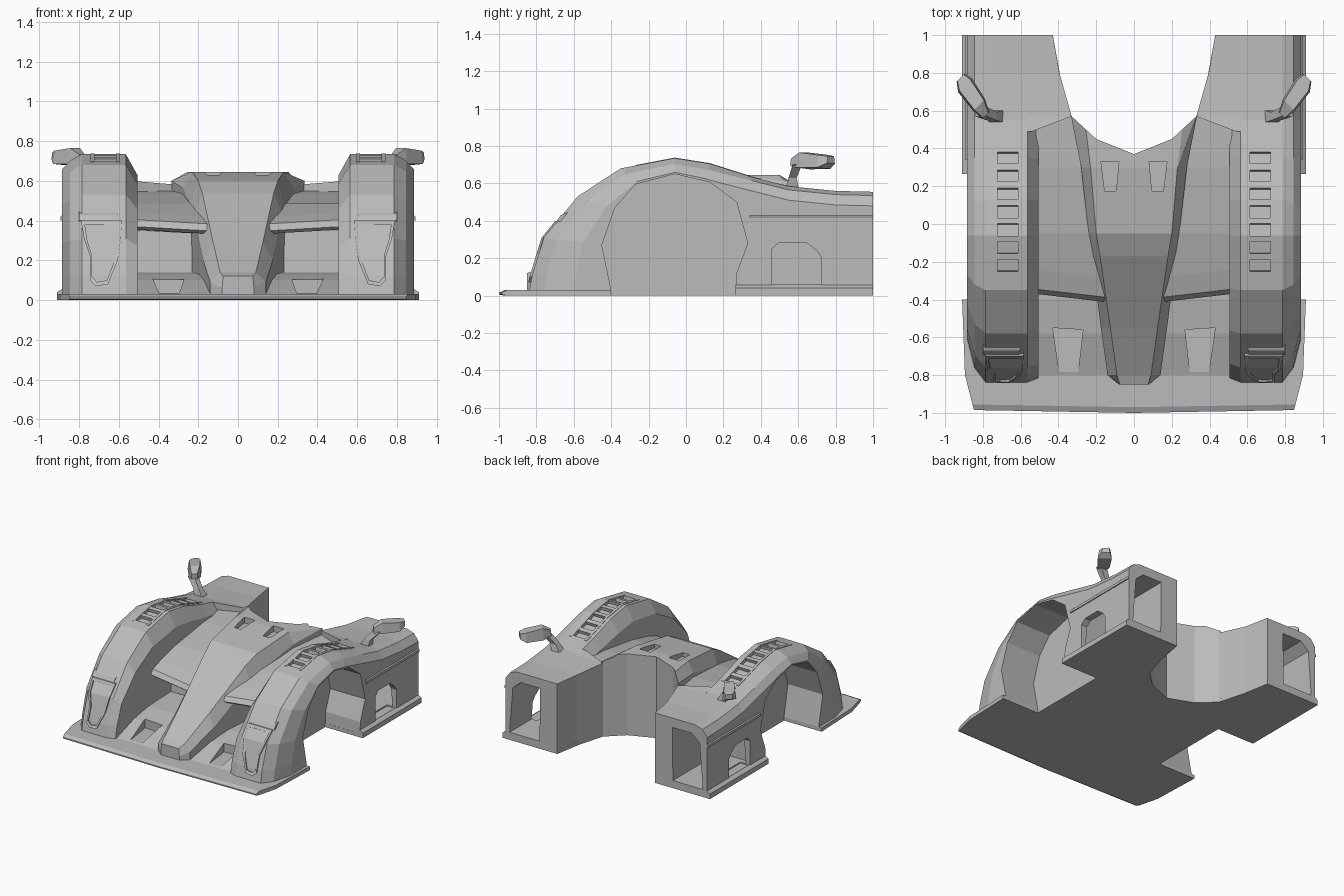
import bpy
import bmesh
import math
from mathutils import Vector, Matrix

if "Cube" in bpy.data.objects:
    bpy.data.objects.remove(bpy.data.objects["Cube"])

GREY = (0.5, 0.5, 0.5, 1)
grey = bpy.data.materials.new("light_grey")
grey.use_nodes = True
grey.diffuse_color = GREY
grey.node_tree.nodes["Principled BSDF"].inputs["Base Color"].default_value = GREY


def finish(name, bm):
    bmesh.ops.recalc_face_normals(bm, faces=bm.faces)
    mesh = bpy.data.meshes.new(name)
    bm.to_mesh(mesh)
    bm.free()
    mesh.materials.append(grey)
    ob = bpy.data.objects.new(name, mesh)
    bpy.context.scene.collection.objects.link(ob)
    return ob


def loft(name, rings):
    """Skin closed rings of points and cap both ends."""
    bm = bmesh.new()
    rows = [[bm.verts.new(p) for p in ring] for ring in rings]
    for a, b in zip(rows, rows[1:]):
        for i in range(len(a)):
            j = (i + 1) % len(a)
            bm.faces.new((a[i], a[j], b[j], b[i]))
    bm.faces.new(rows[0])
    bm.faces.new(rows[-1])
    return finish(name, bm)


def prism(name, pts, lo, hi, axis):
    """Extrude a 2D outline along an axis."""
    place = {"x": lambda p, t: (t, p[0], p[1]),
             "y": lambda p, t: (p[0], t, p[1]),
             "z": lambda p, t: (p[0], p[1], t)}[axis]
    return loft(name, [[place(p, t) for p in pts] for t in (lo, hi)])


def bake(ob):
    deps = bpy.context.evaluated_depsgraph_get()
    mesh = bpy.data.meshes.new_from_object(ob.evaluated_get(deps))
    ob.modifiers.clear()
    ob.data = mesh


def cut(ob, *cutters):
    for c in cutters:
        mod = ob.modifiers.new("cut", "BOOLEAN")
        mod.operation, mod.solver, mod.object = "DIFFERENCE", "EXACT", c
        bake(ob)
        bpy.data.objects.remove(c)


def mirror(ob):
    ob.modifiers.new("mirror", "MIRROR").use_mirror_merge = False
    bake(ob)


def both(half):
    """Complete a half outline that runs from the centre line outwards."""
    return half + [(-x, y) for x, y in reversed(half) if x > 0]


def along(pts, v, key=0):
    """Interpolate a polyline by one of its coordinates."""
    for a, b in zip(pts, pts[1:]):
        if a[key] <= v <= b[key]:
            t = (v - a[key]) / (b[key] - a[key])
            return a[1 - key] + t * (b[1 - key] - a[1 - key])
    return pts[-1][1 - key]


# Flat floor with wheel notches and cockpit bay, then the bevelled splitter edge
rim = [(0, 0.37), (0.2, 0.45), (0.33, 0.57), (0.39, 0.78), (0.43, 1)]
right_half = [(0.855, -0.955), (0.895, -0.8), (0.91, -0.4), (0.58, -0.4), (0.58, 0.265),
              (0.91, 0.265), (0.91, 1)] + rim[::-1]
outline = [(0, -0.97)] + right_half + [(-x, y) for x, y in right_half[-2::-1]]
prism("floor", outline, 0, 0.03, "z")
loft("splitter_edge", [[(x, y, 0), (x, y, 0.03), (x * 0.99, y - 0.03, 0.016), (x * 0.99, y - 0.03, 0.006)]
                       for x, y in ((-0.855, -0.955), (0, -0.97), (0.855, -0.955))])

# Fender shell: one side profile, swept over five columns with soft shoulders
profile = [(-0.84, 0.03), (-0.82, 0.12), (-0.76, 0.31), (-0.58, 0.53), (-0.35, 0.68),
           (-0.06, 0.735), (0.13, 0.705), (0.35, 0.635), (0.55, 0.585), (0.8, 0.56), (1, 0.555)]
columns = [(0.505, 0.03, 0.17, 0.08), (0.565, 0, 0, 0), (0.785, 0, 0, 0),
           (0.845, 0.1, 0.05, 0.02), (0.885, 0.3, 0.12, 0.075)]
rings = []
for x, fy, fz, drop in columns:
    ring = []
    for y, z in profile:
        if y < 0.3:
            ring.append((x, y + (-0.06 - y) * fy, z + min(0, 0.1 - z) * fz))
        else:
            ring.append((x, y, z - drop))
    ring.append((x, 1, 0.02))
    ring[0] = (x, ring[0][1], 0.02)
    rings.append(ring)
fender = loft("fenders", rings)

# Wheel arch, pod side window and open pod rear
arch = [(-0.4, -0.1), (-0.4, 0.03), (-0.45, 0.27), (-0.38, 0.47), (-0.27, 0.595), (-0.06, 0.65),
        (0.13, 0.605), (0.27, 0.5), (0.33, 0.28), (0.27, 0.12), (0.26, -0.1)]
window = [(0.46, 0.05), (0.46, 0.25), (0.5, 0.285), (0.64, 0.285), (0.7, 0.24), (0.725, 0.2), (0.725, 0.05)]
duct = [(0.585, 0.06), (0.58, 0.48), (0.75, 0.48), (0.82, 0.42), (0.848, 0.06)]
cut(fender, prism("arch_cutter", arch, 0.58, 1.1, "x"),
    prism("duct_cutter", duct, 0.42, 1.1, "y"),
    prism("window_cutter", window, 0.8, 1.1, "x"))

# Louvre slots cut into the fender crown
bm = bmesh.new()
for i in range(7):
    y = -0.22 + i * 0.095
    slope = math.atan2(along(profile, y + 0.03) - along(profile, y - 0.03), 0.06)
    m = (Matrix.Translation((0.668, y, along(profile, y))) @ Matrix.Rotation(slope, 4, "X")
         @ Matrix.Diagonal((0.11, 0.065, 0.05, 1)))
    bmesh.ops.create_cube(bm, size=1, matrix=m)
cut(fender, finish("louvre_cutter", bm))
mirror(fender)

# Thin raised rails either side of the louvres
rail_y = [-0.27, -0.06, 0.13, 0.35, 0.4]
for side, x in (("inner", 0.603), ("outer", 0.733)):
    rings = []
    for y in rail_y:
        z = along(profile, y)
        rings.append([(x - 0.01, y, z - 0.01), (x + 0.01, y, z - 0.01),
                      (x + 0.01, y, z + 0.003), (x - 0.01, y, z + 0.003)])
    mirror(loft("louvre_rail_" + side, rings))

# Headlight panel and brow on the fender front
lamp = [(0.79, 0.4), (0.775, 0.31), (0.745, 0.22), (0.745, 0.1), (0.715, 0.07),
        (0.655, 0.08), (0.605, 0.2), (0.59, 0.31), (0.585, 0.4)]
face_y = lambda z: along(profile, z, 1)
lamp_panel = loft("headlight_panels", [[(x, face_y(z) + d, z) for x, z in lamp] for d in (0.05, -0.012)])
inner = [(0.685 + (x - 0.685) * 0.82, 0.24 + (z - 0.24) * 0.88) for x, z in lamp]
cut(lamp_panel, loft("lamp_cutter", [[(x, face_y(z) + d, z) for x, z in inner] for d in (0.004, -0.05)]))
mirror(lamp_panel)
brow = [(-0.64, 0.39), (-0.69, 0.4), (-0.67, 0.43), (-0.61, 0.455)]
mirror(prism("headlight_brows", brow, 0.605, 0.8, "x"))

# Rear pod shoulders between the fender and the cockpit bay
shoulder = [(0.54, 0.49), (0.33, 0.57), (0.395, 0.8), (0.43, 1)]
mirror(loft("pod_shoulders", [[(x, y, 0.02), (x, y, along(profile, y)),
                               (0.57, y, along(profile, y)), (0.57, y, 0.02)] for x, y in shoulder]))

# Side strakes and sills
strake = [(0.86, 0.4), (0.893, 0.4), (0.893, 0.42), (0.86, 0.45)]
mirror(prism("side_strakes", strake, 0.34, 1, "y"))
sill = [(0.86, 0.02), (0.91, 0.02), (0.91, 0.04), (0.88, 0.06), (0.86, 0.05)]
mirror(prism("sills", sill, 0.265, 1, "y"))

# Central deck with overhanging lip swept forward to the middle, front bay and ramp
bay_side = [(-0.83, 0.02), (-0.58, 0.1), (-0.4, 0.13), (-0.12, 0.14), (-0.1, 0.35)]
lip_side = [(-0.35, 0.355), (-0.37, 0.37), (-0.345, 0.405), (-0.24, 0.44)]
top_side = [(-0.05, 0.485), (0.3, 0.535), (0.58, 0.55), (0.58, 0.02)]
deck = loft("deck", [[(x, y, z) for y, z in bay_side] + [(x, y - s, z - s / 2) for y, z in lip_side]
                     + [(x, y, z) for y, z in top_side] for x, s in ((-0.52, 0), (0, 0.06), (0.52, 0))])
bay = both(rim[:-1] + [(0.43, 1.1)])
intake = [(0.305, -0.86), (0.27, -0.56), (0.43, -0.55), (0.385, -0.86)]
cut(deck, prism("bay_cutter", bay, -0.5, 1, "z"),
    prism("intake_cutter_l", intake, 0.035, 0.2, "z"),
    prism("intake_cutter_r", [(-x, y) for x, y in intake], 0.035, 0.2, "z"))

# Tapering nose spine: y, top half width, top z, shoulder half width, shoulder z
stations = [(0.58, 0.265, 0.645, 0.335, 0.6), (0.3, 0.23, 0.645, 0.28, 0.565),
            (-0.05, 0.2, 0.6, 0.24, 0.48), (-0.17, 0.18, 0.54, 0.225, 0.43),
            (-0.55, 0.125, 0.29, 0.175, 0.2), (-0.8, 0.09, 0.14, 0.14, 0.09),
            (-0.85, 0.075, 0.12, 0.08, 0.06)]
spine = loft("nose_spine", [[(-w, y, 0.02), (-w, y, sz), (-t, y, tz), (t, y, tz), (w, y, sz), (w, y, 0.02)]
                            for y, t, tz, w, sz in stations])
vent = [(0.095, 0.175), (0.155, 0.175), (0.175, 0.33), (0.08, 0.33)]
cut(spine, prism("bay_cutter", bay, -0.5, 1, "z"),
    prism("vent_cutter_l", vent, 0.6, 0.8, "z"),
    prism("vent_cutter_r", [(-x, y) for x, y in vent], 0.6, 0.8, "z"))

# Mirrors on slanted stalks
def blade(centre, along_half, up_half):
    """Four-sided cross-section facing along the mirror's long axis."""
    c, u, v = Vector(centre), Vector((0.7, -0.7, 0)) * along_half, Vector((0, 0, up_half))
    return [c - u - v, c + u - v * 0.8, c + u * 0.8 + v, c - u * 0.8 + v]


mirror(loft("mirror_heads", [blade((0.785, 0.575, 0.71), 0.025, 0.022), blade((0.82, 0.63, 0.72), 0.045, 0.045),
                             blade((0.895, 0.735, 0.715), 0.052, 0.037), blade((0.918, 0.775, 0.725), 0.03, 0.02)]))


def slab(x, y, z, a, b):
    return [(x - a, y - b, z), (x + a, y - b, z), (x + a, y + b, z), (x - a, y + b, z)]


mirror(loft("mirror_stalks", [slab(0.72, 0.57, 0.56, 0.04, 0.035), slab(0.75, 0.57, 0.63, 0.025, 0.022),
                              slab(0.81, 0.595, 0.7, 0.03, 0.025)]))
